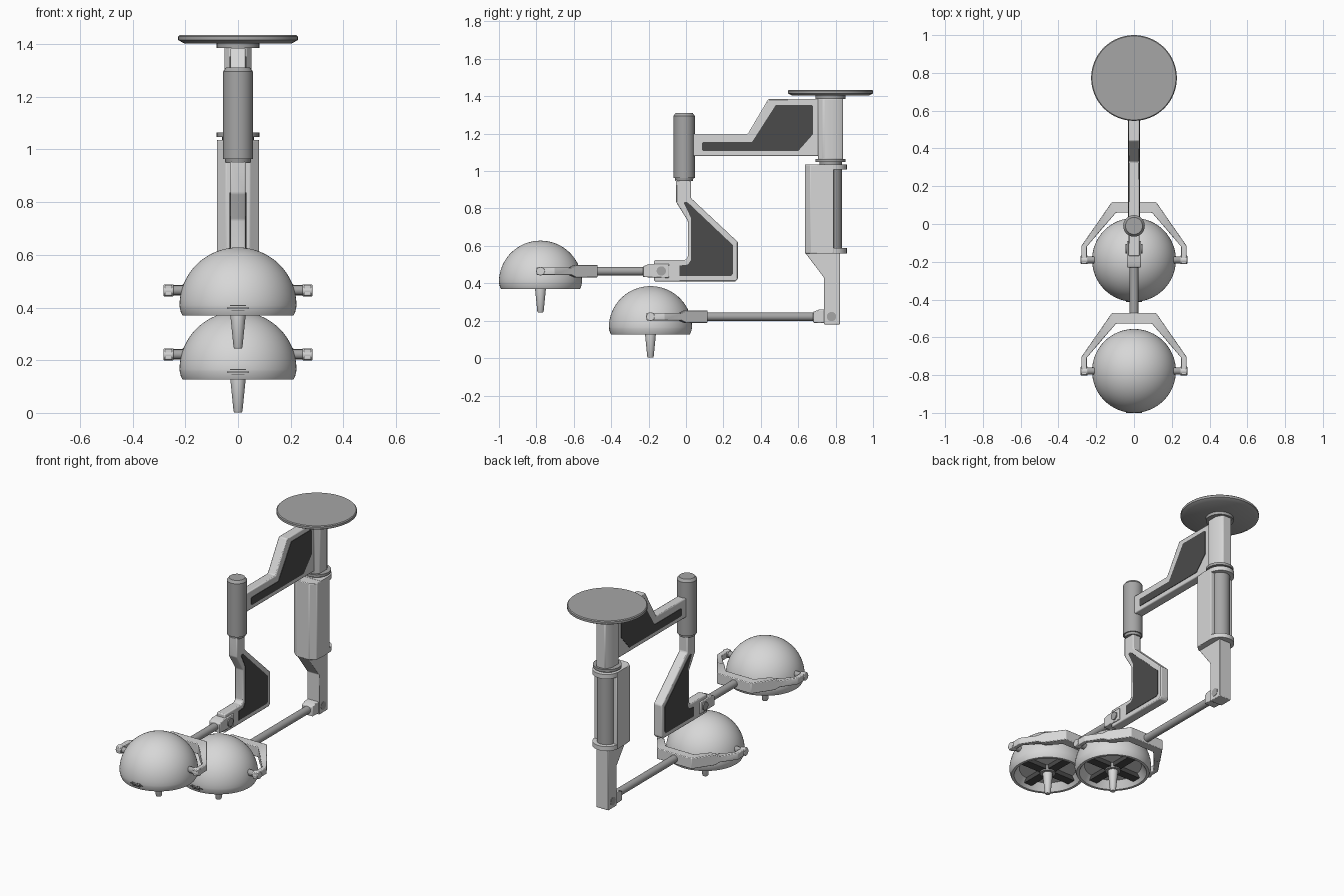
import bpy, bmesh, math
from mathutils import Vector, Matrix

if "Cube" in bpy.data.objects:
    bpy.data.objects.remove(bpy.data.objects["Cube"])


def material(name, v):
    m = bpy.data.materials.new(name)
    m.diffuse_color = (v, v, v, 1)
    m.use_nodes = True
    m.node_tree.nodes["Principled BSDF"].inputs["Base Color"].default_value = m.diffuse_color
    return m


LIGHT = material("light_grey", 0.68)
MID = material("mid_grey", 0.38)
DARK = material("dark_grey", 0.07)


def finish(bm, name, mat, bevel=0.0, smooth=True):
    bmesh.ops.recalc_face_normals(bm, faces=bm.faces)
    me = bpy.data.meshes.new(name)
    bm.to_mesh(me)
    bm.free()
    ob = bpy.data.objects.new(name, me)
    bpy.context.collection.objects.link(ob)
    me.materials.append(mat)
    if bevel:
        b = ob.modifiers.new("bevel", 'BEVEL')
        b.width, b.segments = bevel, 2
        b.limit_method, b.angle_limit = 'ANGLE', math.radians(30)
    if smooth:
        bpy.ops.object.select_all(action='DESELECT')
        ob.select_set(True)
        bpy.context.view_layer.objects.active = ob
        bpy.ops.object.shade_smooth_by_angle(angle=math.radians(35))
    return ob


def prism(name, pts, to3d, offset, mat, bevel=0.0):
    """Extrude a closed outline; to3d maps 2D points to space."""
    bm = bmesh.new()
    f = bm.faces.new([bm.verts.new(to3d(*p)) for p in pts])
    r = bmesh.ops.extrude_face_region(bm, geom=[f])
    bmesh.ops.translate(bm, vec=Vector(offset),
                        verts=[v for v in r["geom"] if isinstance(v, bmesh.types.BMVert)])
    return finish(bm, name, mat, bevel)


def side_plate(name, pts, half, mat, bevel=0.0, x=0.0):
    return prism(name, pts, lambda y, z: (x - half, y, z), (2 * half, 0, 0), mat, bevel)


def plan_plate(name, pts, z0, z1, mat, bevel=0.0):
    return prism(name, pts, lambda x, y: (x, y, z0), (0, 0, z1 - z0), mat, bevel)


def lathe(name, profile, loc, mat, steps=48):
    """Spin an (r, z) profile about a vertical axis."""
    bm = bmesh.new()
    vs = [bm.verts.new((r, 0, z)) for r, z in profile]
    es = [bm.edges.new(p) for p in zip(vs, vs[1:])]
    bmesh.ops.spin(bm, geom=vs + es, cent=(0, 0, 0), axis=(0, 0, 1), angle=2 * math.pi, steps=steps)
    bmesh.ops.remove_doubles(bm, verts=bm.verts, dist=1e-5)
    bmesh.ops.translate(bm, vec=Vector(loc), verts=bm.verts)
    return finish(bm, name, mat)


def rod(name, a, b, r, mat, bevel=0.0):
    a, b = Vector(a), Vector(b)
    bm = bmesh.new()
    rot = (b - a).to_track_quat('Z', 'Y').to_matrix().to_4x4()
    bmesh.ops.create_cone(bm, cap_ends=True, segments=32, radius1=r, radius2=r, depth=(b - a).length,
                          matrix=Matrix.Translation((a + b) / 2) @ rot)
    return finish(bm, name, mat, bevel)


def box(name, lo, hi, mat, bevel=0.0):
    return plan_plate(name, [(lo[0], lo[1]), (hi[0], lo[1]), (hi[0], hi[1]), (lo[0], hi[1])],
                      lo[2], hi[2], mat, bevel)


# Ceiling plate and main column
CY = 0.773
lathe("ceiling_plate", [(0, 1.403), (0.205, 1.403), (0.227, 1.415), (0.227, 1.429), (0.222, 1.434),
                        (0, 1.434)], (0, CY, 0), MID, 64)
rod("plate_collar", (0, CY, 1.385), (0, CY, 1.405), 0.081, MID)
plan_plate("main_column", [(-.03, .705), (.03, .705), (.052, .735), (.052, .80), (.03, .84),
                           (-.03, .84), (-.052, .80), (-.052, .735)], 1.06, 1.388, LIGHT, 0.006)
rod("column_collar", (0, CY, 1.048), (0, CY, 1.064), 0.081, MID)
rod("column_joint", (0, CY, 1.03), (0, CY, 1.05), 0.06, MID)

# Lower column: housing, rear cylinder, brackets, strut
plan_plate("lower_housing", [(-.045, .635), (.045, .635), (.08, .665), (.08, .79), (-.08, .79),
                             (-.08, .665)], 0.56, 1.035, LIGHT, 0.004)
rod("rear_cylinder", (0, .78, .57), (0, .78, 1.03), 0.055, MID)
for n, z in (("top", 1.008), ("bottom", 0.56)):
    arc = [(.08 * math.cos(t * math.pi / 12), .78 + .08 * math.sin(t * math.pi / 12)) for t in range(13)]
    plan_plate("rear_bracket_" + n, [(.08, .70)] + arc + [(-.08, .70)], z, z + 0.028, LIGHT)
side_plate("lower_strut", [(.638, .562), (.738, .43), (.738, .18), (.823, .18), (.823, .562)],
           0.042, LIGHT, 0.004)

# Upper arm and hanging arm, each with dark inset panels on both sides
side_plate("upper_arm", [(.03, 1.08), (.72, 1.08), (.72, 1.385), (.44, 1.385), (.33, 1.198), (.03, 1.198)],
           0.029, LIGHT, 0.006)
upper_panel = [(.086, 1.15), (.086, 1.112), (.094, 1.107), (.6, 1.107), (.68, 1.198), (.68, 1.345),
               (.672, 1.353), (.48, 1.353), (.353, 1.155), (.092, 1.155)]
side_plate("hanging_arm", [(-.053, .955), (-.053, .834), (.01, .733), (.01, .54), (-.005, .524),
                           (-.17, .524), (-.17, .41), (.265, .41), (.278, .425), (.278, .62),
                           (.027, .855), (.027, .955)], 0.029, LIGHT, 0.006)
hanging_panel = [(-.012, .83), (-.005, .836), (.01, .832), (.251, .604), (.251, .45), (.24, .438),
                 (-.035, .438), (-.035, .495), (.01, .5), (.027, .525), (.027, .749)]
for side, sx in (("right", 1), ("left", -1)):
    side_plate("upper_arm_panel_" + side, upper_panel, 0.003, DARK, 0, sx * 0.029)
    side_plate("hanging_arm_panel_" + side, hanging_panel, 0.003, DARK, 0, sx * 0.029)

# Vertical swivel cylinder joining both arms
lathe("swivel_cylinder", [(0, .948), (.047, .948), (.05, .963), (.057, .963), (.057, 1.295),
                          (.045, 1.311), (0, 1.311)], (0, -.01, 0), MID)


def knuckle(prefix, y0, y1, z, pin_y):
    """Hinge block with a side pin."""
    side_plate(prefix + "_knuckle", [(y0, z - .033), (y1, z - .037), (y1, z + .037), (y0 + .03, z + .037),
                                     (y0, z + .025)], 0.037, LIGHT, 0.004)
    rod(prefix + "_knuckle_pin", (-.044, pin_y, z), (.044, pin_y, z), 0.025, MID)


def lamp(prefix, cy, base, rod_end):
    """Domed lamp head with yoke, pins, handle and support rod."""
    # Dome shell with recessed underside
    prof = [(0, .045), (.165, .045), (.195, 0), (.211, 0), (.217, .012), (.221, .03)]
    prof += [(.222 * math.cos(a), .038 + .22 * math.sin(a))
             for a in (i * math.pi / 32 for i in range(17))]
    prof[-1] = (0, .258)
    lathe(prefix + "_dome", prof, (0, cy, base), LIGHT, 64)
    # Dark cross spokes in the recess
    for n, (hx, hy) in (("across", (.178, .027)), ("along", (.027, .178))):
        box(f"{prefix}_spoke_{n}", (-hx, cy - hy, base + .018), (hx, cy + hy, base + .046), DARK)
    rod(prefix + "_hub", (0, cy, base + .01), (0, cy, base + .044), 0.045, MID)
    lathe(prefix + "_handle", [(0, -.125), (.014, -.125), (.017, -.121), (.029, 0), (.029, .03), (0, .03)],
          (0, cy, base), LIGHT, 32)
    # Front vent slits
    for i, w in enumerate((.025, .042, .03)):
        z = base + .018 + .009 * i
        box(f"{prefix}_vent_{i}", (-w, cy - .2225, z), (w, cy - .214, z + .003), DARK)
    # Yoke: rectangular section swept through stations (outer, inner, half height)
    pz = base + .095
    half = [((.278, -.022), (.25, -.022), .02), ((.278, .075), (.25, .07), .02),
            ((.216, .165), (.181, .15), .02), ((.198, .19), (.16, .175), .033),
            ((.118, .306), (.095, .25), .033)]
    stations = half + [((-o[0], o[1]), (-i[0], i[1]), h) for o, i, h in reversed(half)]
    bm = bmesh.new()
    rings = [[bm.verts.new((p[0], cy + p[1], pz + s * h)) for p, s in ((o, -1), (o, 1), (i, 1), (i, -1))]
             for o, i, h in stations]
    for a, b in zip(rings, rings[1:]):
        for k in range(4):
            bm.faces.new((a[k], a[(k + 1) % 4], b[(k + 1) % 4], b[k]))
    bm.faces.new(rings[0])
    bm.faces.new(rings[-1])
    finish(bm, prefix + "_yoke", LIGHT, 0.004)
    for side, sx in (("right", 1), ("left", -1)):
        rod(f"{prefix}_pivot_{side}", (sx * .20, cy, pz), (sx * .255, cy, pz), 0.018, MID)
        rod(f"{prefix}_pivot_cap_{side}", (sx * .245, cy, pz), (sx * .282, cy, pz), 0.023, LIGHT, 0.003)
    rod(prefix + "_rod", (0, cy + .28, pz), (0, rod_end, pz), 0.023, MID)


lamp("lower_lamp", -.19, .127, .70)
knuckle("lower", .68, .81, .222, .778)
lamp("upper_lamp", -.778, .37, -.21)
knuckle("upper", -.23, -.09, .466, -.132)
